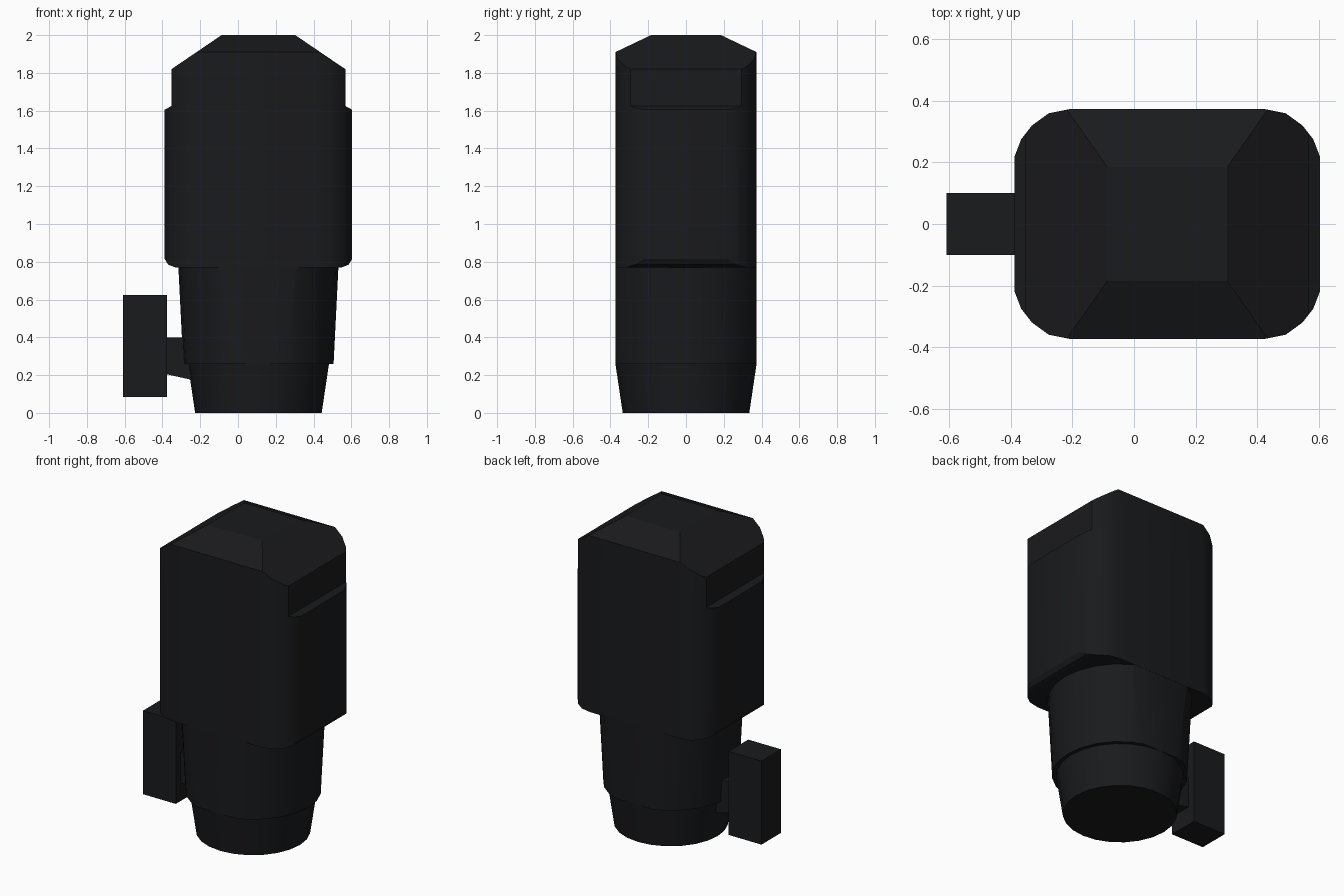
import bpy, bmesh, math
from mathutils import Vector

if "Cube" in bpy.data.objects:
    bpy.data.objects.remove(bpy.data.objects["Cube"])

CX = 0.108      # main axis of the body
HY = 0.374      # half depth of the body

mat = bpy.data.materials.new("dark_plastic")
mat.diffuse_color = (0.010, 0.0105, 0.012, 1)
mat.use_nodes = True
mat.node_tree.nodes["Principled BSDF"].inputs["Base Color"].default_value = mat.diffuse_color


def loft(name, rings, cuts=(), cx=CX):
    """Skin a stack of equal rings, then slice it with (point, outward normal) planes."""
    bm = bmesh.new()
    rows = [[bm.verts.new(p) for p in ring] for ring in rings]
    n = len(rows[0])
    for a, b in zip(rows, rows[1:]):
        for i in range(n):
            j = (i + 1) % n
            bm.faces.new((a[i], a[j], b[j], b[i]))
    bm.faces.new(rows[0][::-1])
    bm.faces.new(rows[-1])
    for co, no in cuts:
        geom = bm.verts[:] + bm.edges[:] + bm.faces[:]
        res = bmesh.ops.bisect_plane(bm, geom=geom, dist=1e-5, plane_co=co,
                                     plane_no=no, clear_outer=True)
        edges = [e for e in res["geom_cut"] if isinstance(e, bmesh.types.BMEdge)]
        bmesh.ops.holes_fill(bm, edges=[e for e in edges if e.is_boundary])
    bmesh.ops.recalc_face_normals(bm, faces=bm.faces[:])
    me = bpy.data.meshes.new(name)
    bm.to_mesh(me)
    bm.free()
    me.materials.append(mat)
    ob = bpy.data.objects.new(name, me)
    ob.location.x = cx
    bpy.context.collection.objects.link(ob)
    bpy.ops.object.select_all(action='DESELECT')
    ob.select_set(True)
    bpy.context.view_layer.objects.active = ob
    bpy.ops.object.shade_smooth_by_angle(angle=math.radians(25))
    return ob


def sides(axis, p, q):
    """Mirrored pair of slicing planes through (half width, z) points p and q."""
    d = Vector((q[0] - p[0], q[1] - p[1]))
    n = Vector((d.y, -d.x))
    if n.x < 0:
        n = -n
    out = []
    for s in (1, -1):
        co, no = Vector((0, 0, p[1])), Vector((0, 0, n.y))
        co[axis], no[axis] = s * p[0], s * n.x
        out.append((co, no))
    return out


def circle(r, z, n=24):
    return [(r * math.cos(2 * math.pi * i / n), r * math.sin(2 * math.pi * i / n), z)
            for i in range(n)]


# rounded rectangle cross-section shared by body and cap
corner = [(0.496, 0.22), (0.475, 0.275), (0.44, 0.32), (0.385, 0.36), (0.315, HY)]
half = corner + [(-x, y) for x, y in corner[::-1]]
outline = half + [(-x, -y) for x, y in half]


def prism(z0, z1):
    return [[(x, y, z) for x, y in outline] for z in (z0, z1)]


# upper body with softened lower and upper ends
loft("body", prism(0.77, 1.625),
     sides(0, (0.496, 0.815), (0.478, 0.785)) + sides(0, (0.478, 0.785), (0.44, 0.77))
     + sides(0, (0.496, 1.605), (0.46, 1.625)))

# narrower cap with sloped top
loft("cap", prism(1.60, 2.0),
     sides(0, (0.46, 1.6), (0.46, 1.82)) + sides(0, (0.46, 1.82), (0.195, 2.0))
     + sides(1, (HY, 1.91), (0.185, 2.0)))

# collar: tapered drum with flattened front and back
loft("collar", [circle(0.398, 0.26), circle(0.425, 0.80)],
     sides(1, (HY - 0.001, 0.2), (HY - 0.001, 0.9)))

# tapered foot
loft("foot", [circle(0.335, 0), circle(0.374, 0.262)])


def block(name, profile, hy):
    return loft(name, [[(x, y, z) for x, z in profile] for y in (-hy, hy)], cx=0)


# side tab and the arm that holds it
block("side_tab", [(-0.61, 0.085), (-0.375, 0.085), (-0.375, 0.625), (-0.61, 0.625)], 0.1)
block("tab_arm", [(-0.38, 0.205), (-0.20, 0.165), (-0.20, 0.40), (-0.38, 0.40)], 0.05)
